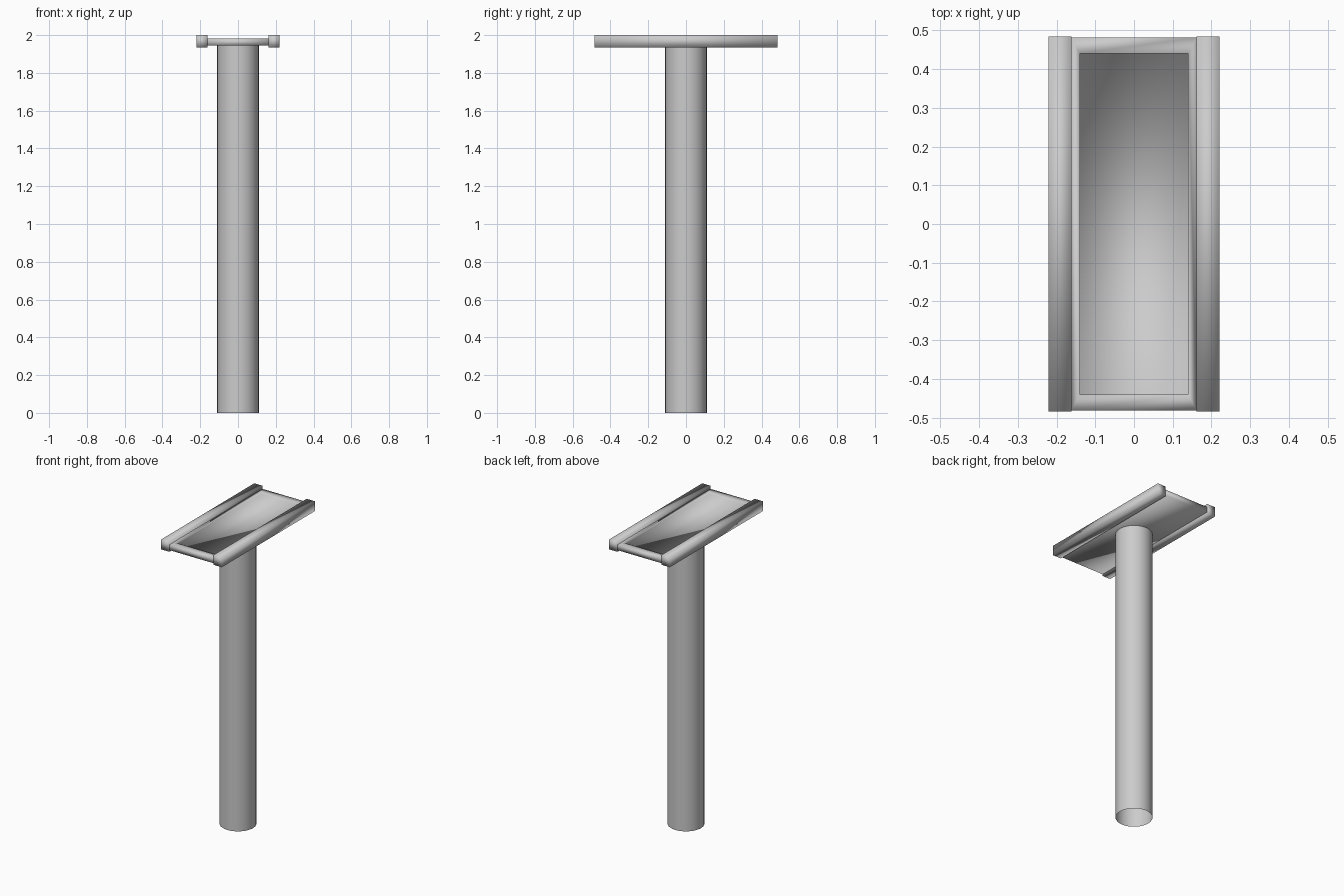
import bpy, bmesh

if "Cube" in bpy.data.objects:
    bpy.data.objects.remove(bpy.data.objects["Cube"])


def finish(name, bm):
    bmesh.ops.recalc_face_normals(bm, faces=bm.faces)
    mesh = bpy.data.meshes.new(name)
    bm.to_mesh(mesh)
    bm.free()
    for p in mesh.polygons:
        p.use_smooth = True
    obj = bpy.data.objects.new(name, mesh)
    bpy.context.collection.objects.link(obj)
    return obj


def box(x0, x1, y0, y1, z0, z1):
    bm = bmesh.new()
    bmesh.ops.create_cube(bm, size=1)
    bmesh.ops.scale(bm, vec=(x1 - x0, y1 - y0, z1 - z0), verts=bm.verts)
    bmesh.ops.translate(bm, vec=((x0 + x1) / 2, (y0 + y1) / 2, (z0 + z1) / 2), verts=bm.verts)
    return bm


# Round post, an open tube
POST_TOP = 1.944
bm = bmesh.new()
bmesh.ops.create_cone(bm, cap_ends=False, segments=32, radius1=0.11, radius2=0.11, depth=POST_TOP)
bmesh.ops.translate(bm, vec=(0, 0, POST_TOP / 2), verts=bm.verts)
finish("post", bm)

# Tray with a shallow rectangular recess in its top
bm = box(-0.162, 0.162, -0.482, 0.482, POST_TOP, 1.981)
bm.normal_update()
top = max(bm.faces, key=lambda f: f.calc_center_median().z)
bmesh.ops.inset_region(bm, faces=[top], thickness=0.02, use_even_offset=True)
for v in top.verts:
    v.co.x = 0.14 if v.co.x > 0 else -0.14
    v.co.y = 0.44 if v.co.y > 0 else -0.44
floor = bmesh.ops.extrude_face_region(bm, geom=[top])
floor_verts = [g for g in floor["geom"] if isinstance(g, bmesh.types.BMVert)]
bmesh.ops.translate(bm, vec=(0, 0, -0.012), verts=floor_verts)
if top.is_valid:
    bmesh.ops.delete(bm, geom=[top], context='FACES_ONLY')
finish("tray", bm)

# Side rails
for side, name in ((-1, "left_rail"), (1, "right_rail")):
    xs = sorted((side * 0.161, side * 0.221))
    finish(name, box(xs[0], xs[1], -0.485, 0.485, 1.935, 2.0))
